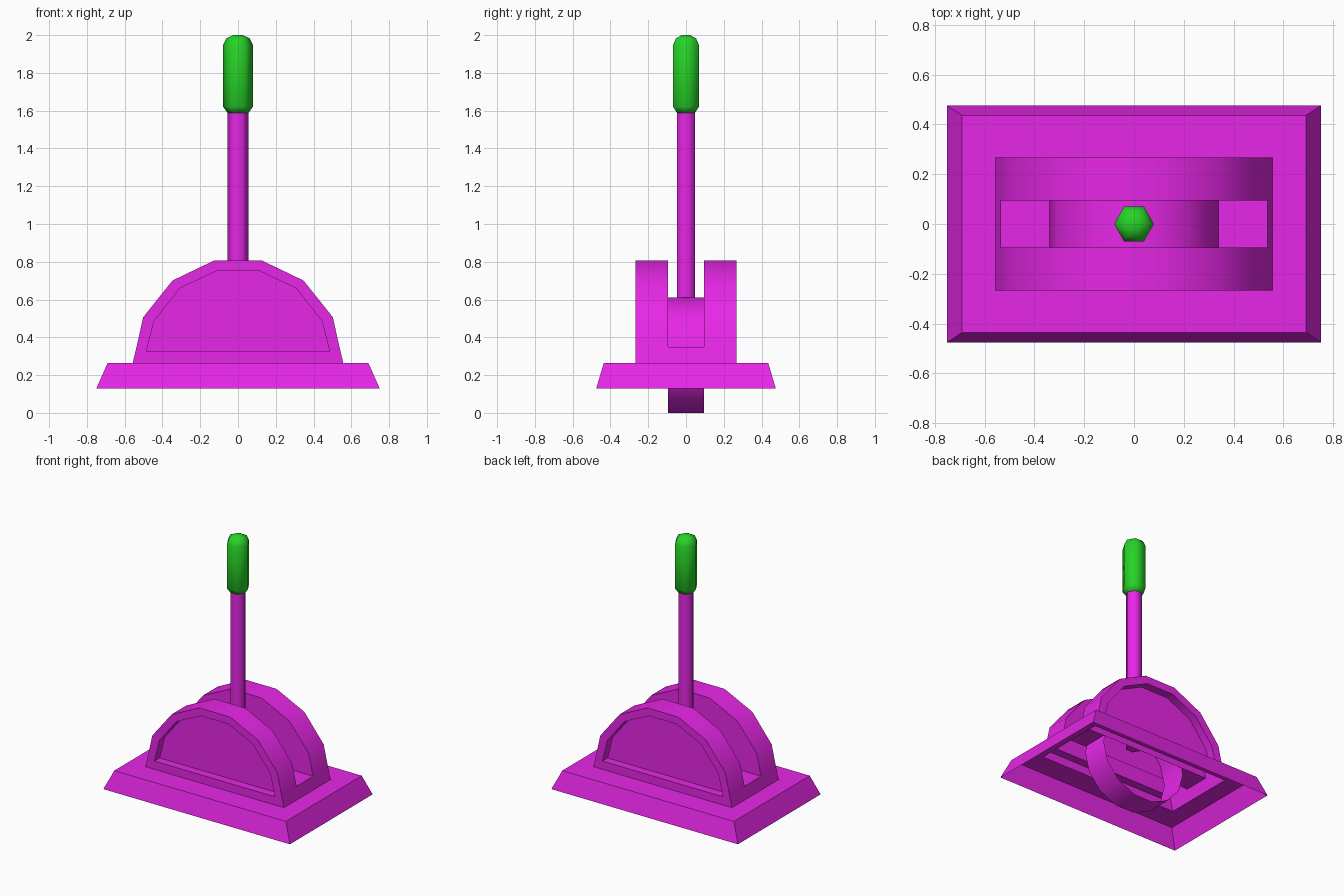
import bpy, bmesh
from math import sin, cos, pi, radians

if "Cube" in bpy.data.objects:
    bpy.data.objects.remove(bpy.data.objects["Cube"])


def material(name, color):
    m = bpy.data.materials.new(name)
    m.diffuse_color = color
    m.use_nodes = True
    m.node_tree.nodes["Principled BSDF"].inputs["Base Color"].default_value = m.diffuse_color
    return m


MAGENTA = material("magenta", (0.8, 0.02, 0.8, 1))
GREEN = material("green", (0.02, 0.65, 0.02, 1))


def loft(bm, loops, closed=True):
    """Skin quads between successive loops of points."""
    rows = [[bm.verts.new(p) for p in loop] for loop in loops]
    for a, b in zip(rows, rows[1:]):
        n = len(a)
        for i in range(n if closed else n - 1):
            j = (i + 1) % n
            bm.faces.new((a[i], a[j], b[j], b[i]))
    return rows


def finish(name, bm, mat, angle):
    bmesh.ops.remove_doubles(bm, verts=bm.verts, dist=0.0005)
    bmesh.ops.recalc_face_normals(bm, faces=bm.faces)
    mesh = bpy.data.meshes.new(name)
    bm.to_mesh(mesh)
    bm.free()
    mesh.materials.append(mat)
    ob = bpy.data.objects.new(name, mesh)
    bpy.context.collection.objects.link(ob)
    bpy.ops.object.select_all(action='DESELECT')
    ob.select_set(True)
    bpy.context.view_layer.objects.active = ob
    bpy.ops.object.shade_smooth_by_angle(angle=radians(angle))
    return ob


def rect(x, y, z):
    return [(-x, -y, z), (x, -y, z), (x, y, z), (-x, y, z)]


def at_y(profile, y):
    return [(x, y, z) for x, z in profile]


def turned(name, profile, mat, sides=6):
    """Lathe-like upright part from (radius, z) pairs, capped at both ends."""
    bm = bmesh.new()
    rows = loft(bm, [[(r * cos(2 * pi * i / sides), r * sin(2 * pi * i / sides), z)
                      for i in range(sides)] for r, z in profile])
    bm.faces.new(rows[0])
    bm.faces.new(rows[-1])
    return finish(name, bm, mat, 61)


# Base plate: hollow underneath, open below the housing
Z0, R, OUT, SLOT, FLOOR = 0.265, 0.557, 0.267, 0.095, 0.35
bm = bmesh.new()
loft(bm, [rect(0.75, 0.475, 0.13), rect(0.69, 0.435, Z0), rect(R, OUT, Z0)])
finish("base_plate", bm, MAGENTA, 20)

# Housing: two half-round cheeks with recessed panels and a slot between
half = [(R * cos(pi * i / 7), Z0 + R * sin(pi * i / 7)) for i in range(8)]
SX = 0.537
outline = half[:1] + [(SX, FLOOR)] + half[1:7] + [(-SX, FLOOR)] + half[7:]
inset = [(0.485, 0.325), (0.47, 0.385), (0.445, 0.485), (0.307, 0.66), (0.11, 0.753)]
inset += [(-x, z) for x, z in reversed(inset)]
WX = 0.34
bm = bmesh.new()
for s in (-1, 1):
    rows = loft(bm, [at_y(outline, s * OUT), at_y(inset, s * OUT),
                     at_y(inset, s * (OUT - 0.06))])
    bm.faces.new(rows[-1])
    loft(bm, [at_y(outline, s * OUT), at_y(outline, s * SLOT)], closed=False)
    wall = outline[1:-1] + [(-WX, FLOOR), (WX, FLOOR)]
    bm.faces.new([bm.verts.new(p) for p in at_y(wall, s * SLOT)])
    # slot end wall and floor ledge
    ledge = [(s * R, Z0), (s * SX, FLOOR), (s * WX, FLOOR)]
    loft(bm, [at_y(ledge, -SLOT), at_y(ledge, SLOT)], closed=False)
finish("housing", bm, MAGENTA, 30)

# Pivot drum: open tube across the slot
ring = [(WX * cos(pi * i / 7), 0.305 + 0.305 / cos(pi / 14) * sin(pi * i / 7))
        for i in range(14)]
bm = bmesh.new()
loft(bm, [at_y(ring, -SLOT), at_y(ring, SLOT)])
finish("pivot_drum", bm, MAGENTA, 40)

# Lever rod and grip
turned("lever_rod", [(0.055, 0.42), (0.055, 1.6)], MAGENTA)
turned("lever_grip", [(0.055, 1.588), (0.08, 1.622), (0.08, 1.945),
                      (0.062, 1.983), (0.025, 2.0)], GREEN)
